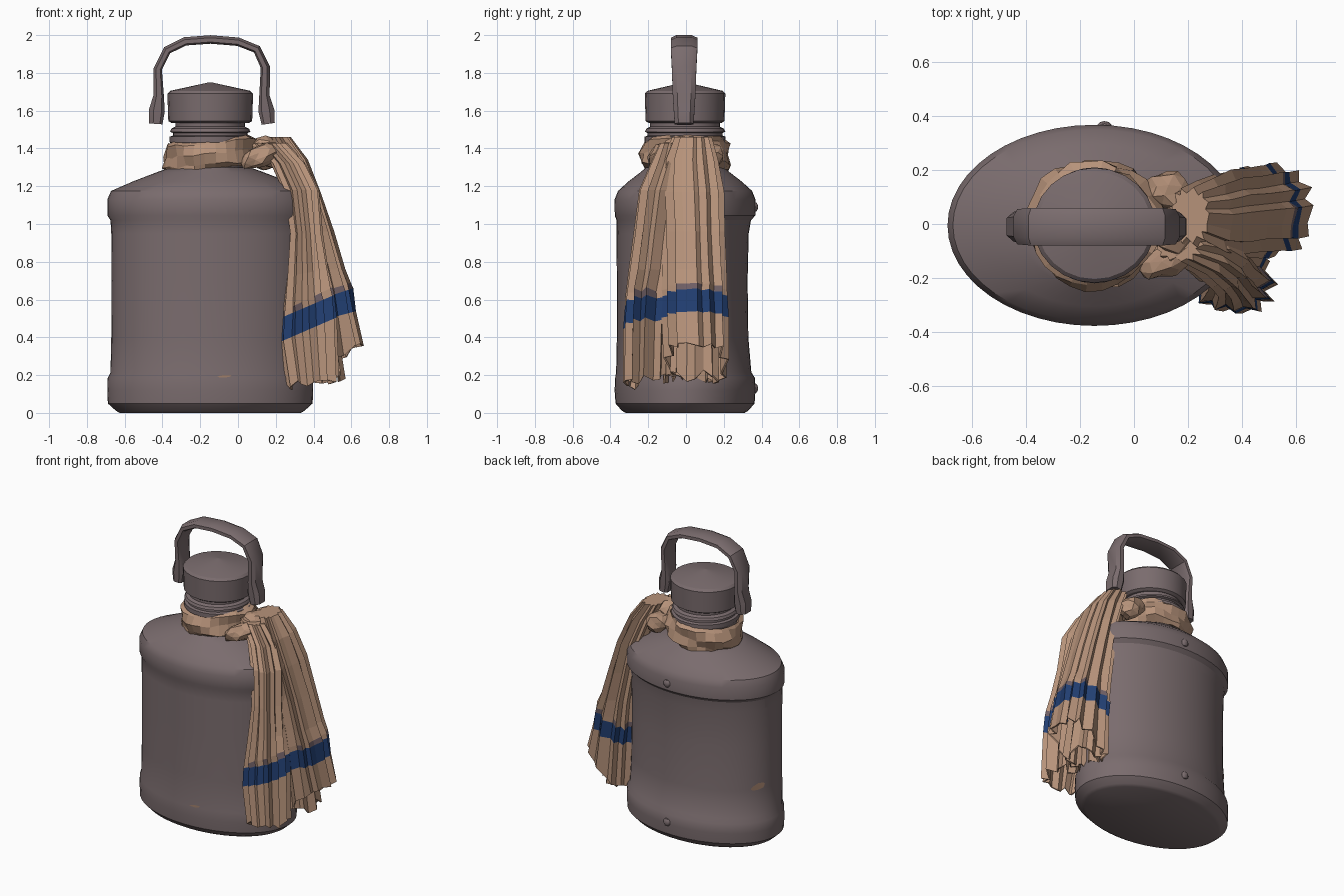
import bpy, math, random
from mathutils import Vector

if "Cube" in bpy.data.objects:
    bpy.data.objects.remove(bpy.data.objects["Cube"])

random.seed(4)
TAU = 2 * math.pi
CX, CY = -0.147, -0.005          # jug axis


def material(name, rgb):
    m = bpy.data.materials.new(name)
    m.diffuse_color = (*rgb, 1)
    m.use_nodes = True
    m.node_tree.nodes["Principled BSDF"].inputs["Base Color"].default_value = m.diffuse_color
    return m


JUG = material("dusty mauve grey", (0.195, 0.150, 0.155))
CLOTH = material("tan cloth", (0.47, 0.29, 0.195))
BLUE = material("navy stripe", (0.016, 0.05, 0.17))
STAIN = material("faded violet", (0.16, 0.115, 0.13))
WORN = material("worn tan", (0.36, 0.22, 0.15))


def make(name, verts, faces, mats, smooth=None):
    me = bpy.data.meshes.new(name)
    me.from_pydata(verts, [], faces)
    for m in mats:
        me.materials.append(m)
    ob = bpy.data.objects.new(name, me)
    bpy.context.collection.objects.link(ob)
    bpy.context.view_layer.objects.active = ob
    bpy.ops.object.select_all(action='DESELECT')
    ob.select_set(True)
    bpy.ops.object.mode_set(mode='EDIT')
    bpy.ops.mesh.select_all(action='SELECT')
    bpy.ops.mesh.normals_make_consistent(inside=False)
    bpy.ops.object.mode_set(mode='OBJECT')
    if smooth:
        bpy.ops.object.shade_smooth_by_angle(angle=math.radians(smooth))
    return ob


def loft(name, rings, mats, smooth=None, caps=(True, True), wrap=False):
    """Skin a list of closed rings that share one point count."""
    n, k = len(rings[0]), len(rings)
    verts = [p for r in rings for p in r]
    faces = []
    for j in range(k if wrap else k - 1):
        a, b = j * n, ((j + 1) % k) * n
        faces += [(a + i, a + (i + 1) % n, b + (i + 1) % n, b + i) for i in range(n)]
    if not wrap and caps[0]:
        faces.append(tuple(range(n)))
    if not wrap and caps[1]:
        faces.append(tuple(range((k - 1) * n, k * n)))
    return make(name, verts, faces, mats, smooth)


def oval(z, rx, ry, cy=CY, n=48):
    return [(CX + rx * math.cos(TAU * i / n), cy + ry * math.sin(TAU * i / n), z) for i in range(n)]


# Jug body: oval tank with thicker bands at foot and shoulder
body = [(0, .48, .315, CY), (.012, .50, .335, CY), (.05, .542, .368, CY), (.12, .545, .373, CY),
        (.185, .543, .37, CY), (.215, .528, .358, -.012), (.4, .524, .348, -.018),
        (.7, .522, .346, -.02), (.95, .524, .35, -.018), (1.02, .528, .356, -.012),
        (1.045, .545, .372, CY), (1.13, .545, .373, CY), (1.175, .525, .355, CY),
        (1.225, .41, .30, CY), (1.275, .28, .235, CY), (1.30, .21, .205, CY)]
loft("jug_body", [oval(*r) for r in body], [JUG], 32)

# Neck with a stepped collar
neck = [(1.27, .20), (1.42, .205), (1.435, .215), (1.462, .215), (1.468, .198), (1.482, .198),
        (1.488, .213), (1.505, .205), (1.515, .185), (1.56, .185)]
loft("neck", [oval(z, r, r, n=32) for z, r in neck], [JUG], 30)

# Screw cap with a shallow pointed top
cap = [(1.535, .205), (1.545, .222), (1.69, .227), (1.705, .212), (1.75, .006)]
loft("cap", [oval(z, r, r * .94, n=24) for z, r in cap], [JUG], 25)

# Carry handle: chamfered bar bent over the cap, flaring into lugs
path = [(-.435, 1.53, .10, .07), (-.43, 1.60, .11, .085), (-.42, 1.68, .12, .055), (-.425, 1.82, .13, .045),
        (-.375, 1.92, .14, .045), (-.28, 1.967, .14, .045), (-.145, 1.977, .14, .045),
        (.0, 1.965, .14, .045), (.10, 1.925, .14, .045), (.145, 1.83, .13, .05),
        (.14, 1.68, .12, .055), (.15, 1.60, .11, .085), (.16, 1.53, .10, .07)]
rings = []
for i, (x, z, w, t) in enumerate(path):
    p, q = path[max(i - 1, 0)], path[min(i + 1, len(path) - 1)]
    d = Vector((q[0] - p[0], q[1] - p[1])).normalized()
    rings.append([(x - d.y * a * t / 2, -.01 + b * w / 2, z + d.x * a * t / 2) for a, b in
                  ((1, .6), (.4, 1), (-.6, 1), (-1, .7), (-1, -.7), (-.6, -1), (.4, -1), (1, -.6))])
loft("handle", rings, [JUG], 30)

# Small rivets on the back of both bands
for z in (.13, 1.09):
    bpy.ops.mesh.primitive_uv_sphere_add(segments=10, ring_count=6, radius=.027, location=(-.11, .363, z))
    rivet = bpy.context.object
    rivet.name = "rivet"
    rivet.scale.y = .7
    rivet.data.materials.append(JUG)
    bpy.ops.object.shade_smooth_by_angle()


# Worn paint flecks: thin slivers lying on the tank wall
def fleck(angle, z, w, h, rx, ry, cy):
    pts = []
    for i in range(8):
        a = angle + w * math.cos(TAU * i / 8)
        pts.append((CX + rx * math.cos(a), cy + ry * math.sin(a),
                    z + h * math.sin(TAU * i / 8) * random.uniform(.6, 1) + h * .4 * math.cos(TAU * i / 8)))
    make("worn_fleck", pts, [tuple(range(8))], [WORN])


fleck(-1.43, .195, .07, .009, .545, .37, CY)
fleck(2.75, .42, .13, .03, .528, .352, -.018)

# Scarf wrapped round the neck: faceted, twisted roll
prof = [(.195, 1.30), (.225, 1.288), (.245, 1.315), (.25, 1.37), (.24, 1.43), (.215, 1.45), (.195, 1.42)]
rings = []
for i in range(26):
    a = TAU * i / 26
    lift = .02 * math.cos(a)
    ring = []
    for k, (r, z) in enumerate(prof):
        fold = .013 * math.sin(3 * a + 2.2 * k) + random.uniform(-.008, .008)
        r2 = r + (fold if 0 < k < 6 else 0) - .005
        ring.append((CX + r2 * math.cos(a), r2 * math.sin(a) * .97,
                     z + lift + random.uniform(-.008, .008)))
    rings.append(ring)
loft("scarf_wrap", rings, [CLOTH], wrap=True)


# Knot: crumpled lumps
def lump(name, loc, scale, rot):
    bpy.ops.mesh.primitive_ico_sphere_add(subdivisions=2, radius=1, location=loc, rotation=rot)
    ob = bpy.context.object
    ob.name = name
    for v in ob.data.vertices:
        v.co *= random.uniform(.84, 1.12)
        v.co = Vector(c * s for c, s in zip(v.co, scale))
    ob.data.materials.append(CLOTH)


lump("knot_core", (.16, -.02, 1.385), (.10, .10, .085), (0, .3, .2))
lump("knot_front_fold", (.12, -.13, 1.36), (.12, .065, .06), (0, -.35, .5))
lump("knot_back_fold", (.13, .12, 1.36), (.09, .075, .07), (0, .4, -.4))


# Hanging tails: pleated sleeves with a band of stripe faces and a ragged hem
def tail(name, rows, cols=26):
    pleat = [(.80 if i % 2 else 1.0) + random.uniform(-.09, .03) for i in range(cols)]
    turn = [random.uniform(-.07, .07) for i in range(cols)]
    hem = [random.uniform(-.035, .03) for i in range(cols)]
    rings = []
    for j, (z0, z1, x0, x1, y0, y1) in enumerate(rows):
        ring = []
        for i in range(cols):
            a = TAU * i / cols + turn[i]
            r = pleat[i] * (1.06 + random.uniform(-.025, .025))
            c, s = math.cos(a), math.sin(a)
            u = .5 + .5 * r * math.copysign(abs(c) ** .75, c)
            v = .5 + .5 * r * math.copysign(abs(s) ** .75, s)
            z = z0 + (z1 - z0) * u + (hem[i] if j == len(rows) - 1 else 0)
            ring.append((x0 + (x1 - x0) * u, y0 + (y1 - y0) * v, z))
        rings.append(ring)
    ob = loft(name, rings, [CLOTH, BLUE, STAIN], caps=(True, False))
    for p in ob.data.polygons:
        band = p.index // cols
        if band == len(rows) - 3:
            p.material_index = 1
        elif band == len(rows) - 4 and p.index % 7 in (0, 1, 4):
            p.material_index = 2
    mod = ob.modifiers.new("thickness", 'SOLIDIFY')
    mod.thickness = .01


tail("scarf_front_tail", [
    (1.43, 1.43, .08, .25, -.14, .00), (1.32, 1.32, .17, .35, -.19, .02),
    (1.18, 1.18, .23, .42, -.25, .00), (.95, .95, .26, .44, -.28, -.03),
    (.72, .76, .24, .47, -.305, -.05), (.53, .66, .22, .49, -.325, -.07),
    (.50, .62, .22, .50, -.325, -.07), (.37, .50, .21, .51, -.33, -.08),
    (.15, .19, .25, .52, -.335, -.09)])
tail("scarf_side_tail", [
    (1.46, 1.46, .14, .28, -.07, .13), (1.34, 1.34, .19, .37, -.12, .16),
    (1.17, 1.17, .25, .44, -.13, .185), (.96, .96, .28, .51, -.12, .19),
    (.76, .76, .31, .57, -.12, .20), (.60, .69, .32, .60, -.12, .205),
    (.565, .66, .32, .61, -.12, .205), (.46, .54, .33, .63, -.12, .21),
    (.15, .37, .34, .67, -.11, .215)])
# Inner layer showing below the raised outer hem
tail("scarf_under_layer", [
    (.95, .95, .34, .42, -.06, .14), (.70, .70, .36, .48, -.07, .15), (.61, .64, .36, .50, -.08, .16),
    (.59, .62, .36, .50, -.08, .16), (.48, .51, .36, .51, -.08, .17), (.18, .20, .37, .56, -.09, .18)], 18)
